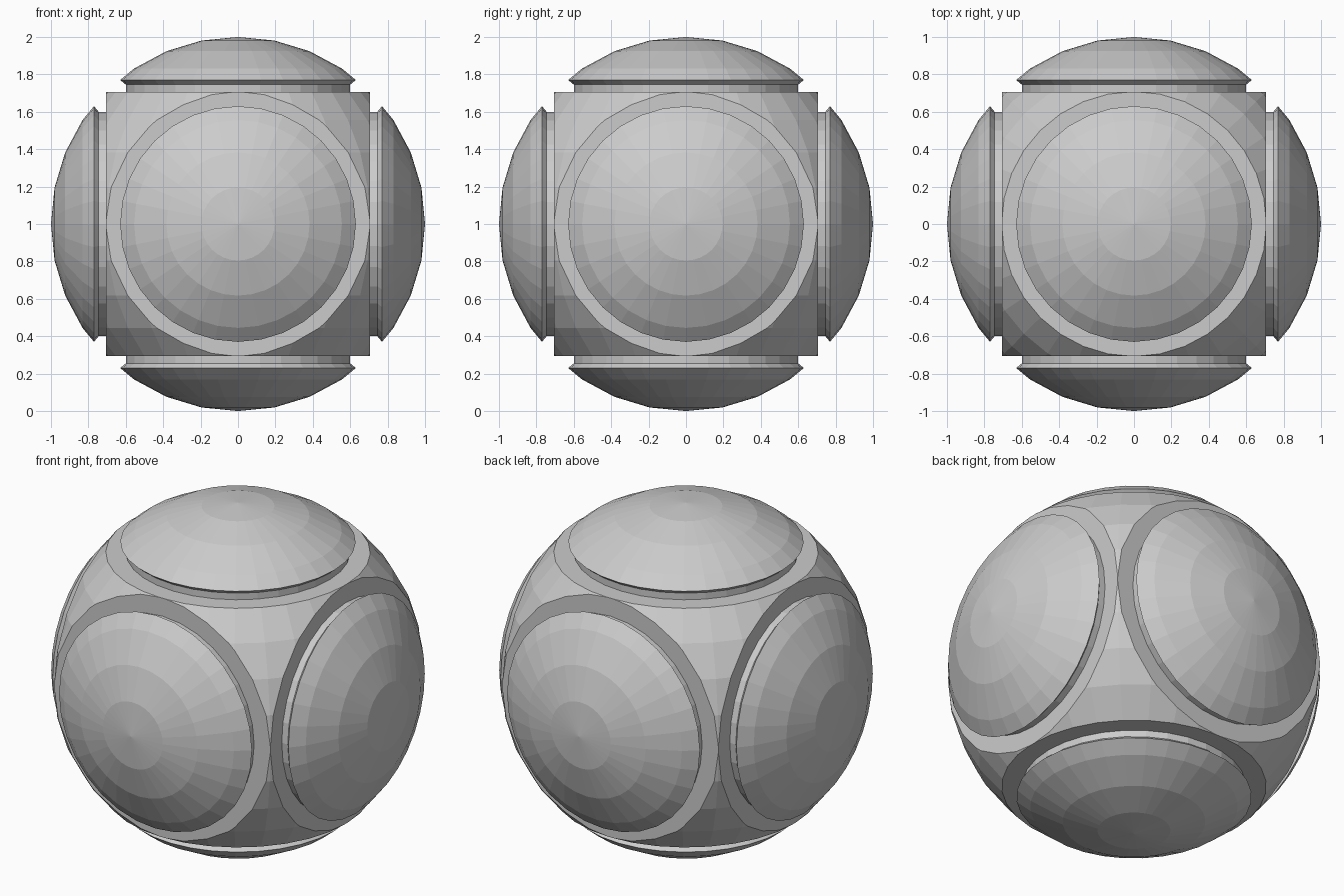
import bpy, bmesh, math
from mathutils import Matrix, Vector

if "Cube" in bpy.data.objects:
    bpy.data.objects.remove(bpy.data.objects["Cube"])

SEG = 32
CUT = 0.706
CENTRE = Matrix.Translation((0, 0, 1))

grey = bpy.data.materials.new("light grey")
grey.diffuse_color = (0.6, 0.6, 0.6, 1)
grey.use_nodes = True
grey.node_tree.nodes["Principled BSDF"].inputs["Base Color"].default_value = grey.diffuse_color


def make_object(name, bm, matrix):
    bmesh.ops.recalc_face_normals(bm, faces=bm.faces)
    mesh = bpy.data.meshes.new(name)
    bm.to_mesh(mesh)
    bm.free()
    mesh.materials.append(grey)
    ob = bpy.data.objects.new(name, mesh)
    ob.matrix_world = matrix
    bpy.context.collection.objects.link(ob)


directions = {
    "top": Vector((0, 0, 1)), "bottom": Vector((0, 0, -1)),
    "front": Vector((0, -1, 0)), "back": Vector((0, 1, 0)),
    "right": Vector((1, 0, 0)), "left": Vector((-1, 0, 0)),
}

# Core: faceted ball sliced flat on six sides
bm = bmesh.new()
bmesh.ops.create_uvsphere(bm, u_segments=SEG, v_segments=16, radius=1)
for d in directions.values():
    geom = bm.verts[:] + bm.edges[:] + bm.faces[:]
    cut = bmesh.ops.bisect_plane(bm, geom=geom, dist=1e-5, plane_co=d * CUT,
                                 plane_no=d, clear_outer=True)
    rim = [e for e in cut["geom_cut"] if isinstance(e, bmesh.types.BMEdge)]
    bmesh.ops.contextual_create(bm, geom=rim)
make_object("core", bm, CENTRE)

# Caps: short neck, undercut lip and faceted dome, as (radius, height)
step = math.pi / 16
profile = [(0, 0.69), (0.6, 0.69), (0.6, 0.745), (0.63, 0.77)]
profile += [(math.sin(k * step), math.cos(k * step)) for k in (3, 2, 1, 0)]
for side, d in directions.items():
    bm = bmesh.new()
    verts = [bm.verts.new((r, 0, h)) for r, h in profile]
    edges = [bm.edges.new(pair) for pair in zip(verts, verts[1:])]
    bmesh.ops.spin(bm, geom=verts + edges, axis=(0, 0, 1), cent=(0, 0, 0),
                   angle=math.tau, steps=SEG, use_duplicate=False)
    bmesh.ops.remove_doubles(bm, verts=bm.verts, dist=1e-4)
    turn = Vector((0, 0, 1)).rotation_difference(d).to_matrix().to_4x4()
    make_object(side + "_cap", bm, CENTRE @ turn)
